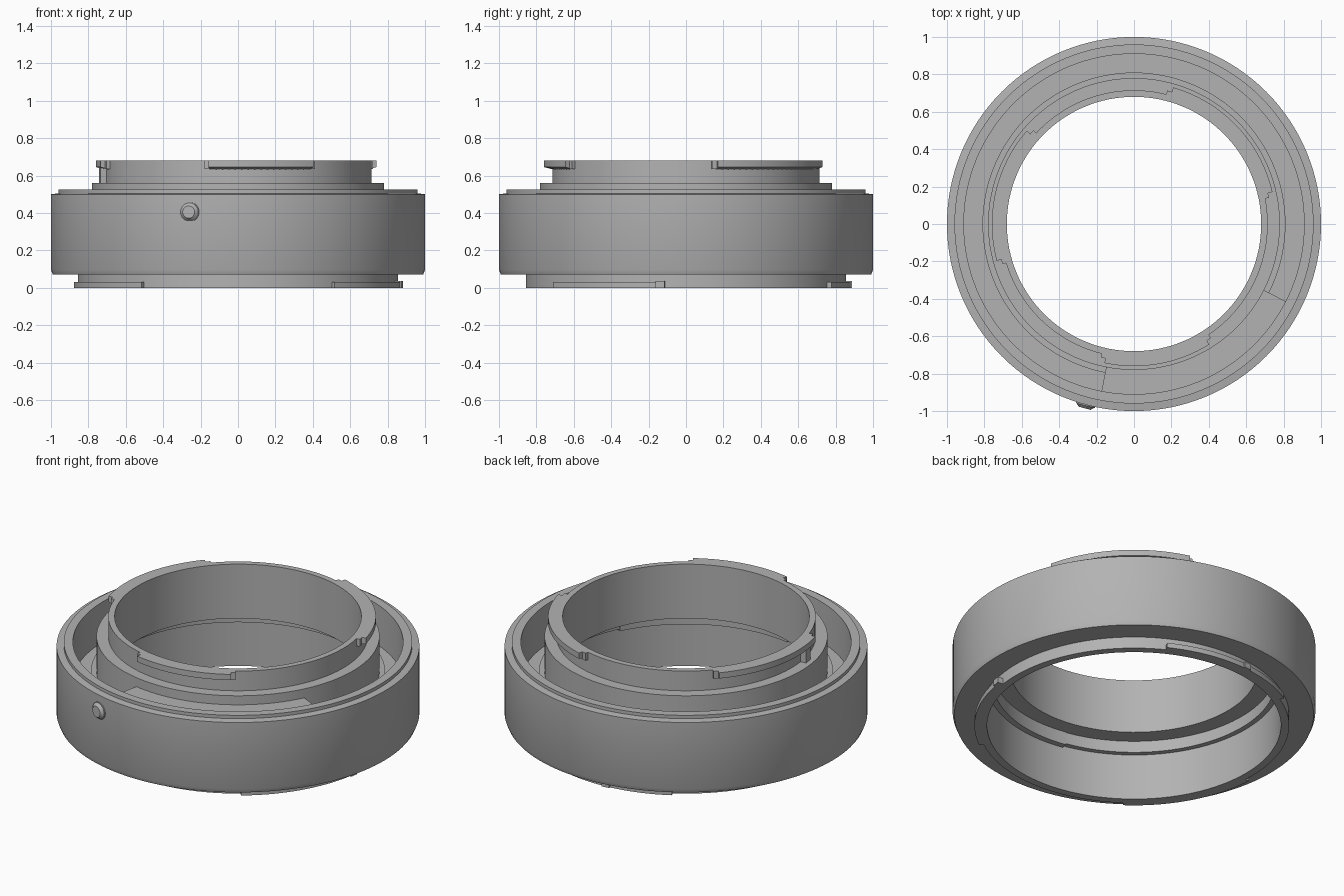
import bpy, bmesh, math
from mathutils import Matrix

cube = bpy.data.objects.get("Cube")
if cube:
    bpy.data.objects.remove(cube, do_unlink=True)

grey = bpy.data.materials.new("satin grey metal")
grey.use_nodes = True
colour = (0.45, 0.45, 0.45, 1)
grey.diffuse_color = colour
grey.node_tree.nodes["Principled BSDF"].inputs["Base Color"].default_value = colour


def finish(name, bm):
    bmesh.ops.recalc_face_normals(bm, faces=bm.faces)
    mesh = bpy.data.meshes.new(name)
    bm.to_mesh(mesh)
    bm.free()
    obj = bpy.data.objects.new(name, mesh)
    bpy.context.collection.objects.link(obj)
    mesh.materials.append(grey)
    bpy.ops.object.select_all(action='DESELECT')
    obj.select_set(True)
    bpy.context.view_layer.objects.active = obj
    bpy.ops.object.shade_smooth_by_angle(angle=math.radians(25))
    return obj


def sweep(name, profile, start=0, end=360):
    """Turn a closed (radius, height) profile about z, capping partial arcs."""
    full = end - start >= 360
    steps = 128 if full else max(2, round((end - start) / 2.8))
    bm = bmesh.new()
    loops = []
    for i in range(steps if full else steps + 1):
        a = math.radians(start + (end - start) * i / steps)
        loops.append([bm.verts.new((r * math.cos(a), r * math.sin(a), z))
                      for r, z in profile])
    n = len(profile)
    for i in range(steps):
        a, b = loops[i], loops[(i + 1) % len(loops)]
        for j in range(n):
            k = (j + 1) % n
            bm.faces.new((a[j], b[j], b[k], a[k]))
    if not full:
        bm.faces.new(loops[0])
        bm.faces.new(loops[-1])
    return finish(name, bm)


def block(r0, r1, z0, z1):
    return [(r0, z0), (r1, z0), (r1, z1), (r0, z1)]


# Main body: outer barrel, deep ring groove, stepped inner tube and bore
sweep("adapter_body", [
    (0.81, 0), (0.855, 0), (0.855, 0.07), (0.99, 0.07), (1, 0.095),
    (1, 0.5), (0.96, 0.505), (0.96, 0.525), (0.91, 0.525), (0.91, 0.28),
    (0.78, 0.28), (0.78, 0.56), (0.715, 0.56), (0.715, 0.68),
    (0.68, 0.68), (0.68, 0.35), (0.81, 0.35)])

# Filler segment inside the groove
sweep("groove_segment", block(0.775, 0.915, 0.27, 0.505), -101, -27)

# Upper bayonet lugs with sloping undersides
for i, (a, b) in enumerate([(13, 74), (139, 195), (258, 302)], 1):
    sweep(f"upper_lug_{i}",
          [(0.70, 0.63), (0.76, 0.645), (0.76, 0.68), (0.70, 0.68)], a, b)
    # Short sloped run-outs at both ends of the lug
    for side, (s, e) in enumerate([(a - 2, a), (b, b + 2)], 1):
        sweep(f"upper_lug_{i}_end_{side}", block(0.70, 0.735, 0.635, 0.68), s, e)
sweep("lug_stop", block(0.70, 0.75, 0.555, 0.65), 187, 191)

# Lower bayonet lugs and their end stops
for i, (a, b) in enumerate([(-54, -10), (62, 120), (184, 234)], 1):
    sweep(f"lower_lug_{i}", block(0.84, 0.88, 0, 0.03), a, b)
for i, a in enumerate([-9, 95], 1):
    sweep(f"lower_stop_{i}", block(0.84, 0.89, 0, 0.035), a - 1.5, a + 1.5)


# Index button on the barrel: round base with a smaller tapered cap
def button(name, r0, r1, inner, outer):
    bm = bmesh.new()
    bmesh.ops.create_cone(bm, cap_ends=True, segments=32, radius1=r0,
                          radius2=r1, depth=outer - inner)
    for v in bm.verts:
        v.co.y = max(v.co.y, -0.045)
    bmesh.ops.remove_doubles(bm, verts=bm.verts, dist=0.0001)
    place = (Matrix.Rotation(math.radians(-15), 4, 'Z')
             @ Matrix.Translation((0, -(inner + outer) / 2, 0.405))
             @ Matrix.Rotation(math.radians(90), 4, 'X'))
    bm.transform(place)
    finish(name, bm)


button("index_button_base", 0.054, 0.052, 0.97, 1.005)
button("index_button_cap", 0.05, 0.033, 1.004, 1.02)
